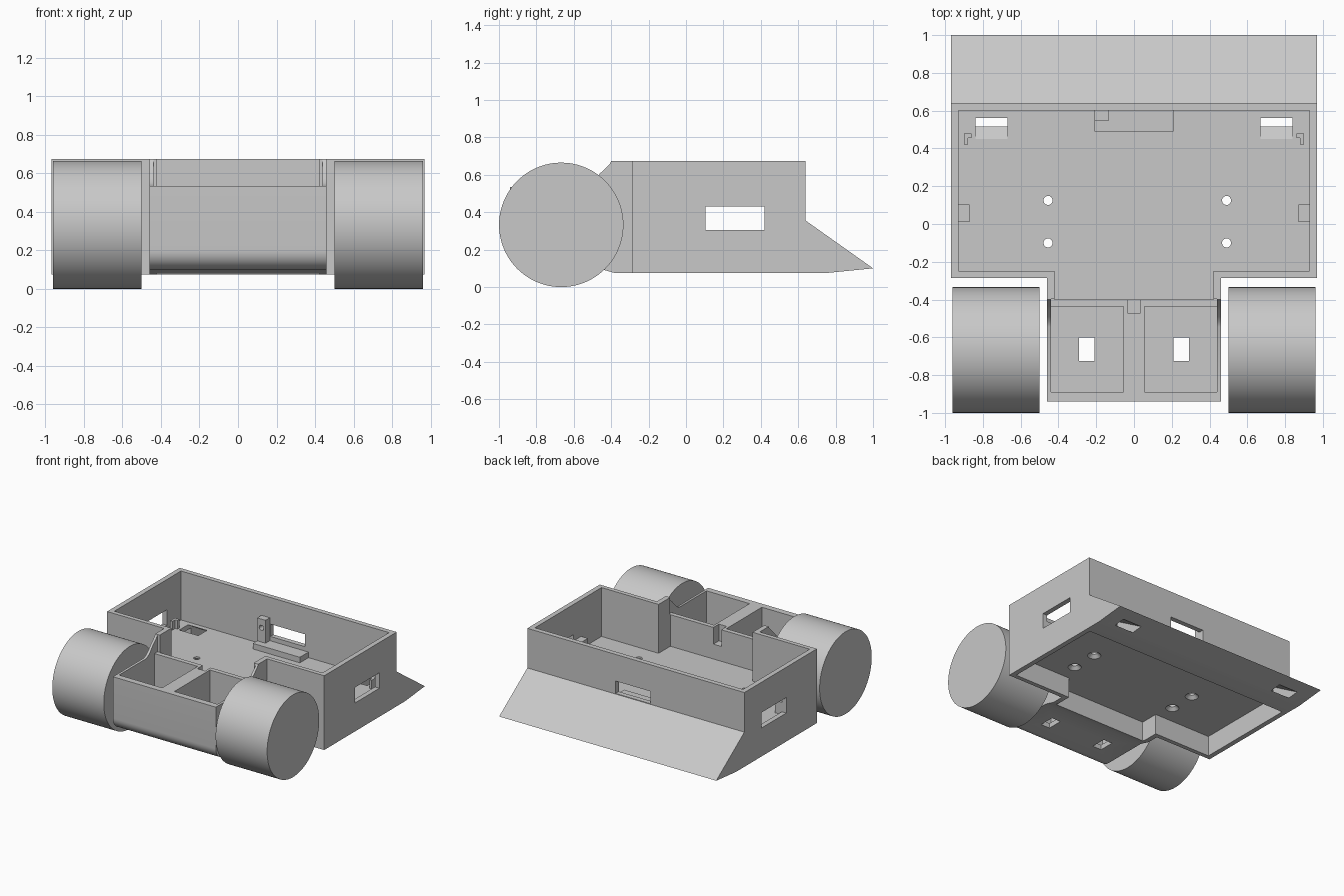
import bpy, bmesh, math
from mathutils import Matrix, Vector

default = bpy.data.objects.get("Cube")
if default:
    bpy.data.objects.remove(default, do_unlink=True)

grey = bpy.data.materials.new("light grey plastic")
grey.use_nodes = True
colour = (0.58, 0.58, 0.58, 1)
grey.diffuse_color = colour
grey.node_tree.nodes["Principled BSDF"].inputs["Base Color"].default_value = colour


def finish(bm, name):
    bmesh.ops.recalc_face_normals(bm, faces=bm.faces)
    mesh = bpy.data.meshes.new(name)
    bm.to_mesh(mesh)
    bm.free()
    mesh.materials.append(grey)
    obj = bpy.data.objects.new(name, mesh)
    bpy.context.collection.objects.link(obj)
    return obj


def box(name, x, y, z):
    """Box from three (low, high) ranges."""
    bm = bmesh.new()
    bmesh.ops.create_cube(bm, size=1)
    for v in bm.verts:
        v.co = Vector([r[0] if c < 0 else r[1] for c, r in zip(v.co, (x, y, z))])
    return finish(bm, name)


def prism(name, profile, x0, x1):
    """Side profile of (y, z) points pulled across x."""
    bm = bmesh.new()
    face = bm.faces.new([bm.verts.new((x0, y, z)) for y, z in profile])
    new = bmesh.ops.extrude_face_region(bm, geom=[face])["geom"]
    moved = [g for g in new if isinstance(g, bmesh.types.BMVert)]
    bmesh.ops.translate(bm, verts=moved, vec=(x1 - x0, 0, 0))
    return finish(bm, name)


def cone(name, centre, r1, r2, depth, axis="Z", sides=24):
    bm = bmesh.new()
    turn = {"X": Matrix.Rotation(math.pi / 2, 4, "Y"),
            "Y": Matrix.Rotation(math.pi / 2, 4, "X"),
            "Z": Matrix.Identity(4)}[axis]
    bmesh.ops.create_cone(bm, cap_ends=True, segments=sides, radius1=r1, radius2=r2,
                          depth=depth, matrix=Matrix.Translation(centre) @ turn)
    return finish(bm, name)


def combine(target, other, operation="DIFFERENCE"):
    """Apply a boolean and discard the helper."""
    mod = target.modifiers.new("cut", "BOOLEAN")
    mod.operation, mod.solver, mod.object = operation, "EXACT", other
    bpy.context.view_layer.objects.active = target
    bpy.ops.object.modifier_apply(modifier=mod.name)
    bpy.data.objects.remove(other, do_unlink=True)


def smooth(obj):
    bpy.ops.object.select_all(action="DESELECT")
    obj.select_set(True)
    bpy.context.view_layer.objects.active = obj
    bpy.ops.object.shade_smooth_by_angle(angle=math.radians(30))


FLOOR, UNDER, TOP, BAY_TOP = 0.28, 0.24, 0.675, 0.535

# Main hull with the rear wedge
chassis = prism("chassis", [(-.285, .075), (.75, .075), (1, .1), (.64, .355),
                            (.64, TOP), (-.285, TOP)], -.97, .97)

# Narrow neck and motor bay with a rounded lower front edge
arc = [(-.84 - .1 * math.sin(a), .2 - .1 * math.cos(a))
       for a in [math.pi / 2 * (1 - i / 10) for i in range(11)]]
bay = [(-.26, .075), (-.26, TOP), (-.4, TOP), (-.408, .657), (-.46, .607),
       (-.49, .572), (-.515, .55), (-.545, BAY_TOP), (-.94, BAY_TOP)]
bay += arc + [(-.47, .1), (-.38, .075)]
combine(chassis, prism("bay_block", bay, -.46, .46), "UNION")

# Open interior above the floor, matching recess below it
for low, high in ((FLOOR, 1), (-.2, UNDER)):
    combine(chassis, box("main_cavity", (-.93, .93), (-.25, .6), (low, high)))
    combine(chassis, box("neck_cavity", (-.42, .42), (-.4, -.2), (low, high)))

# Motor bay opening, two motor pockets and the cable notch
combine(chassis, box("bay_opening", (-.44, .44), (-1.1, -.398), (BAY_TOP, 1)))
for s in (-1, 1):
    pocket_x = sorted((s * .055, s * .44))
    combine(chassis, box("motor_pocket", pocket_x, (-.89, -.437), (.14, 1)))
    combine(chassis, box("bay_floor_slot", (s * .25 - .04, s * .25 + .04),
                         (-.725, -.6), (0, .3)))
    combine(chassis, cone("shaft_hole", (s * .45, -.662, .335), .062, .062, .1, "X"))
combine(chassis, box("cable_notch", (-.035, .035), (-.47, -.38), (.4, 1)))

# Side windows and rear window
combine(chassis, box("side_window", (-1.2, 1.2), (.105, .42), (.305, .43)))
combine(chassis, box("rear_window", (-.13, .18), (.55, .7), (.36, .46)))

# Slanted sensor channels through the wedge
for s in (-1, 1):
    x0, x1 = sorted((s * .67, s * .84))
    combine(chassis, prism("sensor_channel", [(.35, .34), (.46, .34), (1.027, 0), (.917, 0)],
                           x0, x1))

# Countersunk screw holes in the floor
for x in (-.455, .49):
    for y in (-.1, .125):
        combine(chassis, cone("screw_hole", (x, y, .26), .024, .024, .2))
        combine(chassis, cone("countersink", (x, y, .25), .055, .024, .03))
smooth(chassis)

# Switch ledge and pierced post at the rear wall
box("rear_ledge", (-.21, .21), (.49, .602), (FLOOR - .005, .325))
post = box("rear_post", (-.21, -.135), (.545, .602), (.32, .51))
combine(post, cone("post_hole", (-.172, .57, .44), .02, .02, .2, "Y"))
smooth(post)

for s, side in ((-1, "right"), (1, "left")):
    # Blocks beside the side windows and small corner brackets
    box(side + "_wall_block", sorted((s * .87, s * .935)), (.01, .104), (FLOOR - .005, .38))
    box(side + "_bracket_arm", sorted((s * .86, s * .9)), (.455, .48), (FLOOR - .005, .35))
    box(side + "_bracket_leg", sorted((s * .88, s * .9)), (.42, .455), (FLOOR - .005, .35))
    # Wide front wheels
    smooth(cone(side + "_wheel", (s * .73, -.667, .3325), .3325, .3325, .46, "X", 96))
